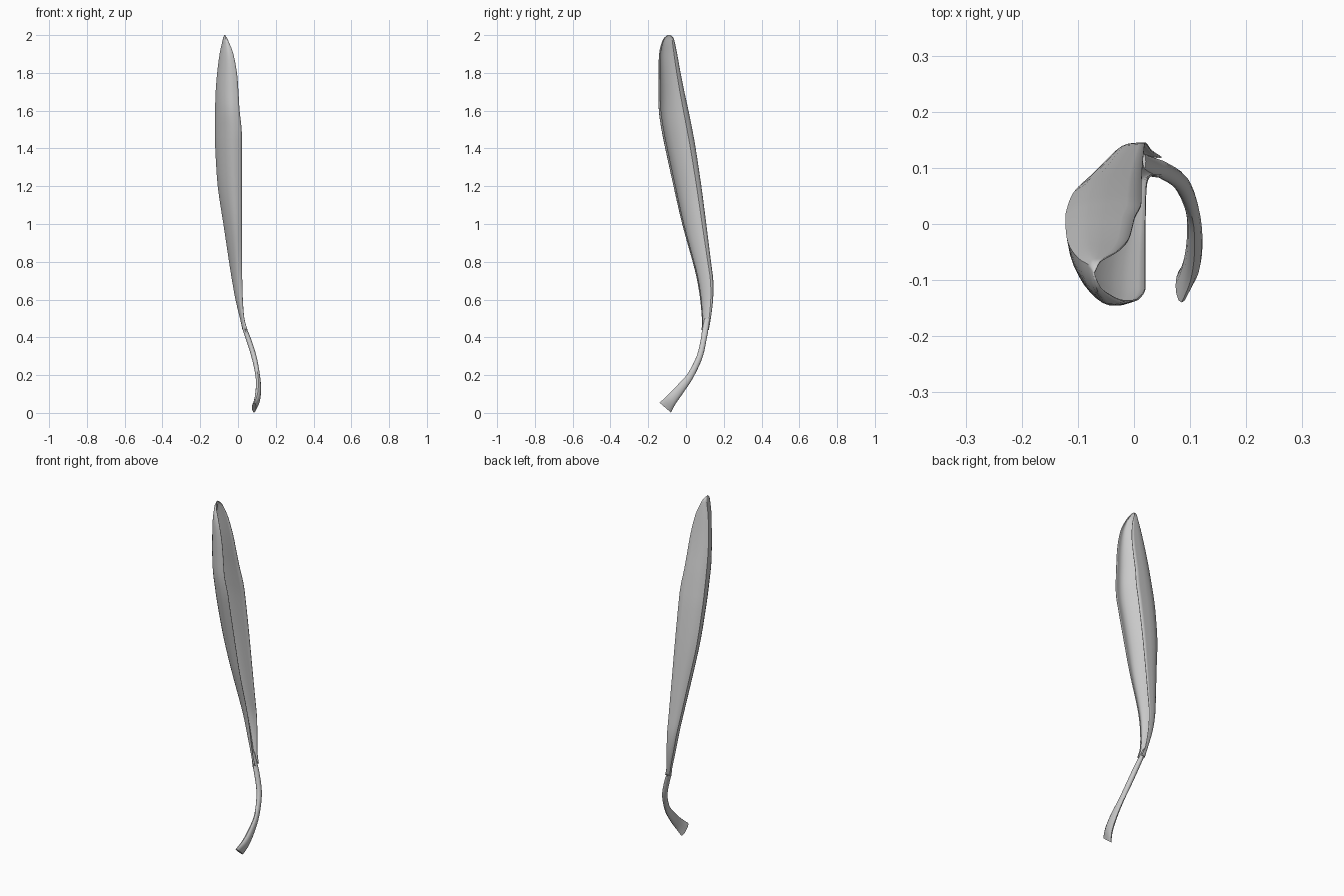
import bpy, math

if "Cube" in bpy.data.objects:
    bpy.data.objects.remove(bpy.data.objects["Cube"])


def catmull(rows, n):
    """Smoothly resample a list of equal-length tuples."""
    out = []
    for i in range(len(rows) - 1):
        a, b = rows[max(i - 1, 0)], rows[i]
        c, d = rows[i + 1], rows[min(i + 2, len(rows) - 1)]
        for k in range(n):
            t = k / n
            out.append([q + 0.5 * t * (r - p + t * (2*p - 5*q + 4*r - s + t * (3*(q - r) + s - p)))
                        for p, q, r, s in zip(a, b, c, d)])
    out.append(list(rows[-1]))
    return out


def loft(name, stations, profile, closed, thickness=0):
    """Skin a unit-box profile through (z, x0, x1, y0, y1, tilt) stations."""
    verts, faces, n = [], [], len(profile)
    for z, x0, x1, y0, y1, tilt in stations:
        for u, v in profile:
            verts.append((x0 + u * (x1 - x0), y0 + v * (y1 - y0), max(z + tilt * (v - 0.5), 0)))
    for r in range(len(stations) - 1):
        for i in range(n if closed else n - 1):
            j = (i + 1) % n
            faces.append((r*n + i, r*n + j, r*n + n + j, r*n + n + i))
    if closed:
        faces += [tuple(range(n))[::-1], tuple(range(len(verts) - n, len(verts)))]
    mesh = bpy.data.meshes.new(name)
    mesh.from_pydata(verts, [], faces)
    obj = bpy.data.objects.new(name, mesh)
    bpy.context.collection.objects.link(obj)
    if thickness:
        mod = obj.modifiers.new("thickness", 'SOLIDIFY')
        mod.thickness = thickness
        mod.offset = 0
    bpy.ops.object.select_all(action='DESELECT')
    obj.select_set(True)
    bpy.context.view_layer.objects.active = obj
    bpy.ops.object.shade_smooth_by_angle(angle=math.radians(40))
    return obj


# Blade: leaf folded along its midrib; front half runs diagonally to the midrib
# on the left, back half returns to the right
front_half = catmull([(1, .07), (.66, .01), (.32, .2), (.09, .53), (0, .84)], 3)
back_half = catmull([(0, .84), (.3, .97), (.95, 1)], 3)
blade_profile = front_half + back_half[1:]
blade = [
    (0.44, .025, .050, .084, .119, 0),
    (0.50, .012, .033, .085, .130, 0),
    (0.60, -.012, .025, .076, .142, 0),
    (0.70, -.030, .022, .060, .143, 0),
    (0.80, -.046, .021, .036, .131, 0),
    (1.00, -.076, .020, -.020, .106, 0),
    (1.20, -.106, .020, -.066, .080, 0),
    (1.40, -.119, .020, -.110, .050, 0),
    (1.50, -.121, .019, -.130, .032, 0),
    (1.60, -.120, .008, -.144, .012, 0),
    (1.70, -.117, .002, -.145, -.010, 0),
    (1.80, -.109, -.006, -.145, -.030, 0),
    (1.90, -.096, -.025, -.142, -.048, 0),
    (1.96, -.083, -.048, -.128, -.060, 0),
    (1.985, -.077, -.060, -.115, -.068, 0),
    (2.00, -.071, -.069, -.095, -.085, 0),
]
loft("leaf_blade", catmull(blade, 3), blade_profile, False, 0.003)

# Stem: slim curved stalk sweeping forward to a flared cut end
circle = [(.5 + .5 * math.cos(a * math.tau / 12), .5 + .5 * math.sin(a * math.tau / 12))
          for a in range(12)]
stem = [
    (0.50, .014, .021, .098, .125, 0),
    (0.44, .025, .048, .085, .118, 0),
    (0.40, .038, .066, .080, .111, 0),
    (0.30, .070, .098, .058, .088, -.01),
    (0.20, .092, .116, .010, .040, -.02),
    (0.13, .094, .122, -.045, -.010, -.035),
    (0.07, .086, .117, -.098, -.055, -.045),
    (0.028, .074, .096, -.140, -.080, -.052),
]
loft("leaf_stem", catmull(stem, 4), circle, True)
